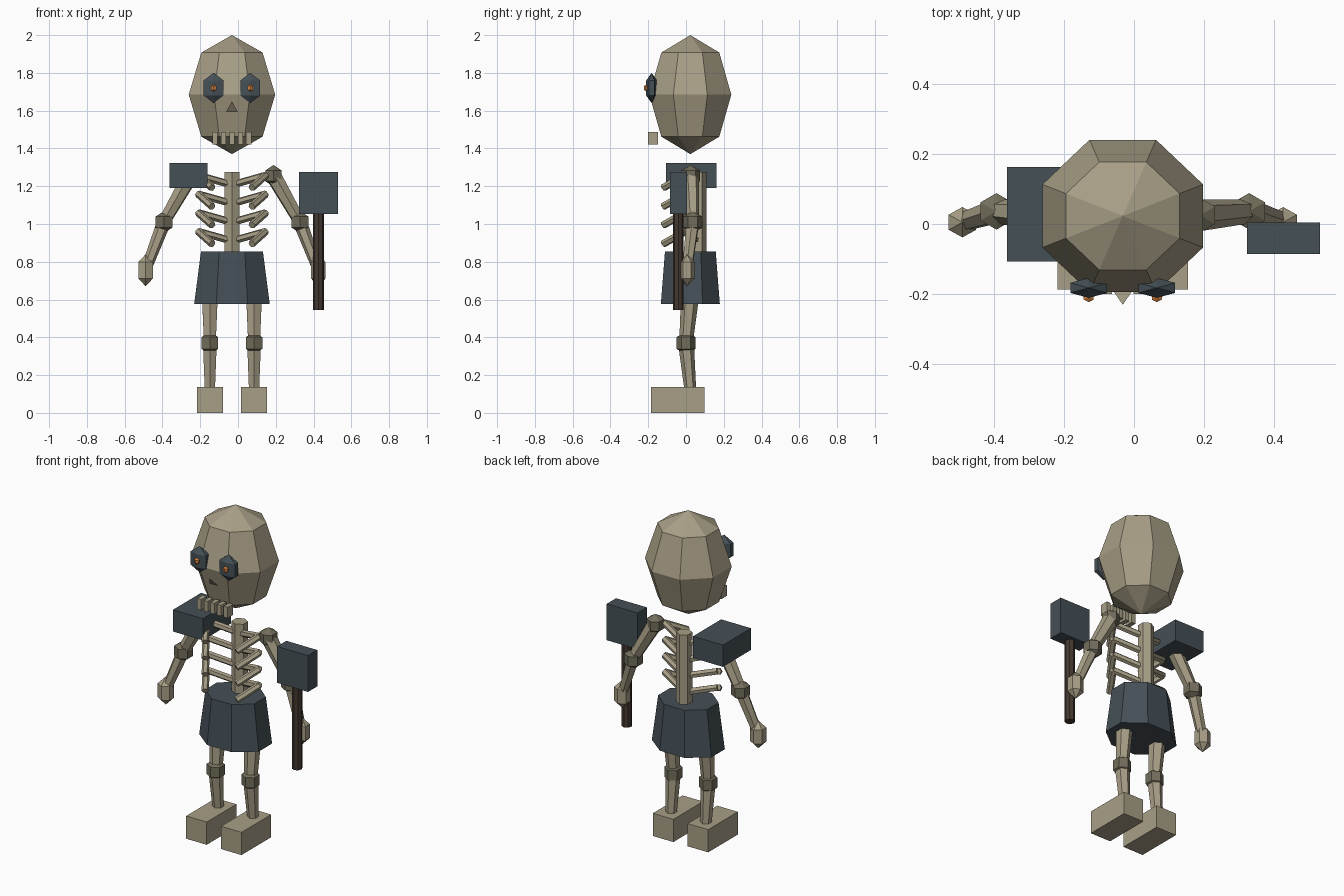
import bpy, math
from mathutils import Vector

if "Cube" in bpy.data.objects:
    bpy.data.objects.remove(bpy.data.objects["Cube"])

CX, CY = -0.032, 0.023   # body axis


def mat(name, r, g, b):
    m = bpy.data.materials.new(name)
    m.diffuse_color = (r, g, b, 1)
    m.use_nodes = True
    m.node_tree.nodes["Principled BSDF"].inputs["Base Color"].default_value = m.diffuse_color
    return m


BONE = mat("bone", 0.39, 0.345, 0.24)
JOINT = mat("dark bone", 0.17, 0.155, 0.105)
SLATE = mat("slate", 0.06, 0.08, 0.094)
WOOD = mat("dark wood", 0.06, 0.04, 0.031)
GLOW = mat("orange glow", 0.70, 0.23, 0.05)


def finish(name, material):
    o = bpy.context.object
    o.name = name
    o.data.materials.append(material)
    return o


def box(name, lo, hi, material):
    lo, hi = Vector(lo), Vector(hi)
    bpy.ops.mesh.primitive_cube_add(size=1, location=(lo + hi) / 2)
    o = finish(name, material)
    o.scale = hi - lo
    return o


def ball(name, loc, radii, material, segs=6, rings=3, turn=0.0):
    bpy.ops.mesh.primitive_uv_sphere_add(segments=segs, ring_count=rings, radius=1, location=loc)
    o = finish(name, material)
    # turn the mesh itself so the scale stays aligned with the axes
    for v in o.data.vertices:
        x, y = v.co.x, v.co.y
        c, s = math.cos(turn), math.sin(turn)
        v.co.x, v.co.y = x * c - y * s, x * s + y * c
    o.scale = radii
    return o


def rod(name, a, b, r1, r2, material, sides=6):
    a, b = Vector(a), Vector(b)
    d = b - a
    bpy.ops.mesh.primitive_cone_add(vertices=sides, radius1=r1, radius2=r2,
                                    depth=d.length, location=(a + b) / 2)
    o = finish(name, material)
    o.rotation_mode = 'QUATERNION'
    o.rotation_quaternion = Vector((0, 0, 1)).rotation_difference(d)
    return o


# skull: coarse sphere with a flat side to the front
C8 = math.cos(math.pi / 8)
ball("skull", (CX, CY, 1.685), (0.229 / C8, 0.217 / C8, 0.315), BONE, 8, 4, math.pi / 8)

# eyes and glowing pupils
for side, s in (("right", -1), ("left", 1)):
    x = CX + s * 0.097
    ball(side + "_eye", (x, -0.182, 1.72), (0.07, 0.033, 0.08), SLATE)
    ball(side + "_pupil", (x, -0.208, 1.72), (0.019, 0.017, 0.019), GLOW)

# nose: one leaning triangle
me = bpy.data.meshes.new("nose")
me.from_pydata([(CX - 0.031, -0.185, 1.592), (CX + 0.031, -0.185, 1.592), (CX, -0.23, 1.65)],
               [], [(0, 1, 2)])
nose = bpy.data.objects.new("nose", me)
bpy.context.collection.objects.link(nose)
me.materials.append(BONE)

# teeth
for i in range(5):
    x = CX + (i - 2) * 0.0445
    box(f"tooth_{i + 1}", (x - 0.0135, -0.2, 1.422), (x + 0.0135, -0.148, 1.488), BONE)

# spine
rod("spine", (CX, 0.063, 0.78), (CX, 0.063, 1.276), 0.045, 0.045, BONE)

# skirt: eight-sided tapered block, wider than deep
bpy.ops.mesh.primitive_cone_add(vertices=8, radius1=0.2 / C8, radius2=0.164 / C8,
                                depth=0.277, location=(CX, CY, 0.7155))
skirt = finish("skirt", SLATE)
for v in skirt.data.vertices:
    a = math.atan2(v.co.y, v.co.x) + math.pi / 8
    r = math.hypot(v.co.x, v.co.y)
    v.co.x, v.co.y = r * math.cos(a), r * math.sin(a) * (0.78 if v.co.z < 0 else 0.82)

for side, s in (("right", -1), ("left", 1)):
    # ribs: one piece out from the spine, one piece forward and down
    for i in range(4):
        z = 0.96 + 0.099 * i
        outer = (CX + s * 0.178, -0.005, z)
        rod(f"{side}_back_rib_{i + 1}", (CX, 0.06, z - 0.05), outer, 0.02, 0.02, BONE)
        rod(f"{side}_front_rib_{i + 1}", outer, (CX + s * 0.105, -0.12, z - 0.065),
            0.02, 0.02, BONE)

    # arm
    shoulder = (CX + s * 0.22, 0.025, 1.255)
    elbow = (CX + s * 0.36, 0.036, 1.01)
    hand = (CX + s * 0.457, 0.005, 0.755)
    rod(side + "_upper_arm", shoulder, elbow, 0.045, 0.034, BONE)
    rod(side + "_forearm", elbow, hand, 0.037, 0.028, BONE)
    ball(side + "_shoulder", shoulder, (0.057, 0.057, 0.057), JOINT)
    ball(side + "_elbow", elbow, (0.06, 0.06, 0.058), JOINT)
    ball(side + "_hand", hand, (0.052, 0.05, 0.085), BONE)

    # leg
    lx = CX + s * 0.117
    rod(side + "_thigh", (lx, 0.025, 0.66), (lx, 0.0, 0.37), 0.05, 0.036, BONE)
    rod(side + "_shin", (lx, 0.0, 0.37), (lx, 0.023, 0.12), 0.042, 0.031, BONE)
    ball(side + "_knee", (lx, 0.0, 0.37), (0.058, 0.058, 0.062), JOINT)
    box(side + "_foot", (lx - 0.069, -0.186, 0), (lx + 0.069, 0.098, 0.138), BONE)

# shoulder pad
box("shoulder_pad", (-0.362, -0.107, 1.19), (-0.161, 0.162, 1.322), SLATE)

# hammer
rod("hammer_handle", (0.426, -0.041, 0.545), (0.426, -0.041, 1.1), 0.029, 0.029, WOOD, 8)
box("hammer_head", (0.322, -0.085, 1.053), (0.53, 0.004, 1.274), SLATE)
